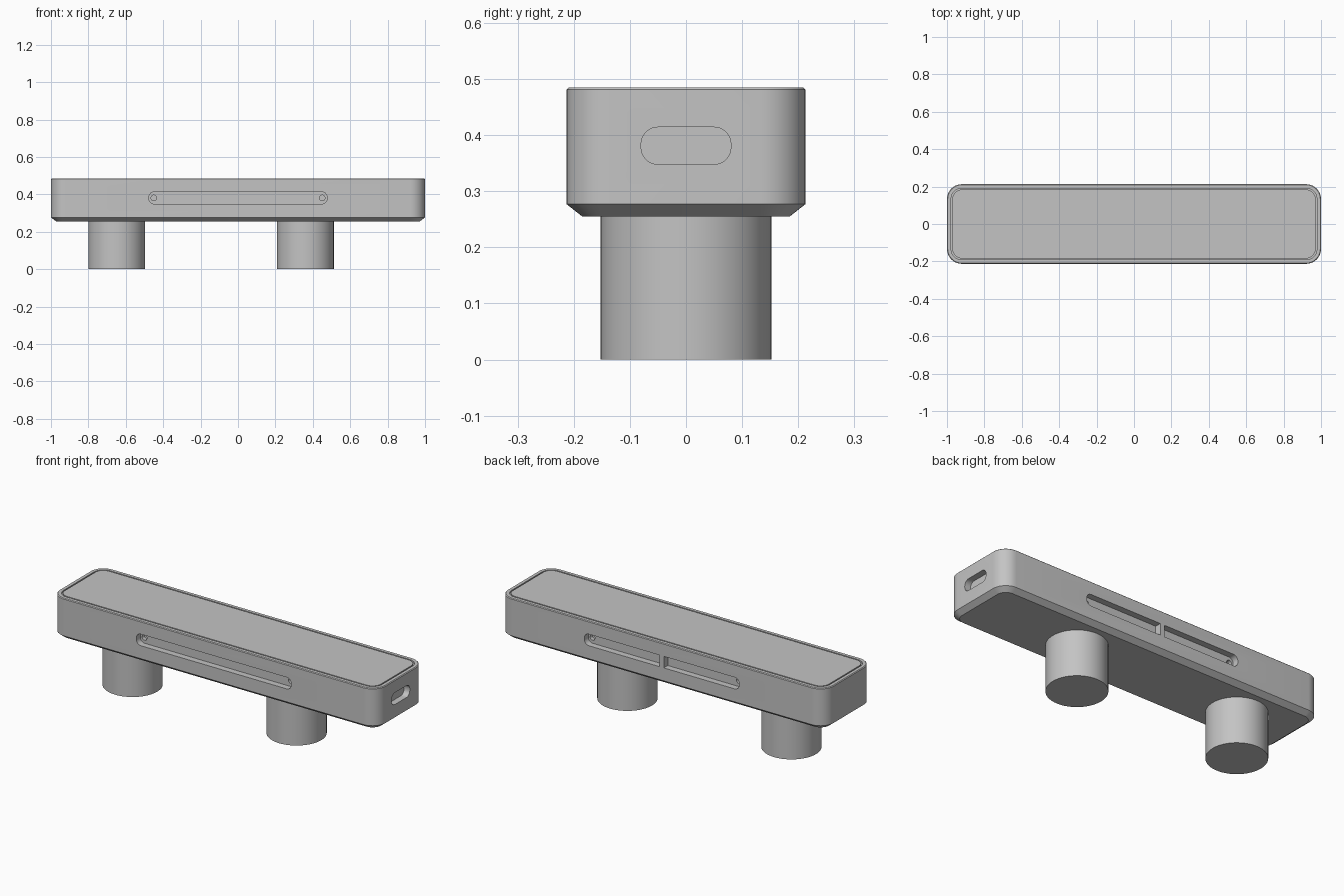
import bpy, bmesh, math
from mathutils import Matrix

old = bpy.data.objects.get("Cube")
if old:
    bpy.data.objects.remove(old)

grey = bpy.data.materials.new("plain grey")
grey.use_nodes = True
colour = (0.55, 0.55, 0.55, 1)
grey.diffuse_color = colour
grey.node_tree.nodes["Principled BSDF"].inputs["Base Color"].default_value = colour


def rounded_rect(hx, hy, r, n=10):
    pts = []
    for k, (sx, sy) in enumerate([(1, 1), (-1, 1), (-1, -1), (1, -1)]):
        for i in range(n + 1):
            a = (k + i / n) * math.pi / 2
            pts.append((sx * (hx - r) + r * math.cos(a), sy * (hy - r) + r * math.sin(a)))
    return pts


def loft(name, hx, hy, r, rings, matrix=Matrix()):
    """Stack rounded rectangles, each given as (inset, height)."""
    bm = bmesh.new()
    loops = [[bm.verts.new((x, y, z)) for x, y in rounded_rect(hx - d, hy - d, r - d)]
             for d, z in rings]
    n = len(loops[0])
    for low, high in zip(loops, loops[1:]):
        for i in range(n):
            j = (i + 1) % n
            bm.faces.new((low[i], low[j], high[j], high[i]))
    bm.faces.new(loops[0][::-1])
    bm.faces.new(loops[-1])
    bm.transform(matrix)
    bmesh.ops.recalc_face_normals(bm, faces=bm.faces)
    mesh = bpy.data.meshes.new(name)
    bm.to_mesh(mesh)
    bm.free()
    mesh.materials.append(grey)
    obj = bpy.data.objects.new(name, mesh)
    bpy.context.collection.objects.link(obj)
    return obj


def smooth(obj):
    bpy.ops.object.select_all(action="DESELECT")
    obj.select_set(True)
    bpy.context.view_layer.objects.active = obj
    bpy.ops.object.shade_smooth_by_angle(angle=math.radians(30))


# Body: chamfered underside, softened top edge and a fine groove around the top panel
body = loft("body", 1.0, 0.213, 0.08, [
    (0.028, 0.255), (0, 0.277), (0, 0.481), (0.004, 0.485), (0.022, 0.485),
    (0.022, 0.475), (0.029, 0.475), (0.029, 0.485)])

# Recesses: long slots front and back, a short one on the end, pin holes in the long slots
SLOT_Z, DEPTH, HALF = 0.381, 0.035, 0.476
cutters = []


def cut(name, hx, hy, r, depth, x, y, turn):
    place = (Matrix.Translation((x, y, SLOT_Z)) @ Matrix.Rotation(turn, 4, "Z")
             @ Matrix.Rotation(math.pi / 2, 4, "X"))
    cutters.append(loft(name, hx, hy, r, [(0, -depth), (0, 0.05)], place))


for side, turn in ((-1, 0), (1, math.pi)):
    cut("slot_cutter", HALF, 0.032, 0.028, DEPTH, 0, side * 0.213, turn)
    for x in (-0.45, 0.45):
        cut("pin_hole_cutter", 0.015, 0.015, 0.0149, DEPTH + 0.02, x, side * 0.213, turn)
cut("end_slot_cutter", 0.08, 0.033, 0.03, DEPTH, 1.0, 0, math.pi / 2)

for cutter in cutters:
    mod = body.modifiers.new(cutter.name, "BOOLEAN")
    mod.operation = "DIFFERENCE"
    mod.solver = "EXACT"
    mod.object = cutter
    bpy.context.view_layer.objects.active = body
    bpy.ops.object.modifier_apply(modifier=mod.name)
for cutter in cutters:
    bpy.data.objects.remove(cutter)
smooth(body)

# Divider across the middle of the back slot
bpy.ops.mesh.primitive_cube_add(size=1, location=(0, 0.213 - DEPTH / 2, SLOT_Z))
divider = bpy.context.object
divider.name = "back_slot_divider"
divider.scale = (0.025, DEPTH, 0.064)
divider.data.materials.append(grey)

# Round legs
for name, x in (("right_leg", -0.648), ("left_leg", 0.36)):
    bpy.ops.mesh.primitive_cylinder_add(vertices=64, radius=0.152, depth=0.256,
                                        location=(x, 0, 0.128))
    leg = bpy.context.object
    leg.name = name
    leg.data.materials.append(grey)
    smooth(leg)
